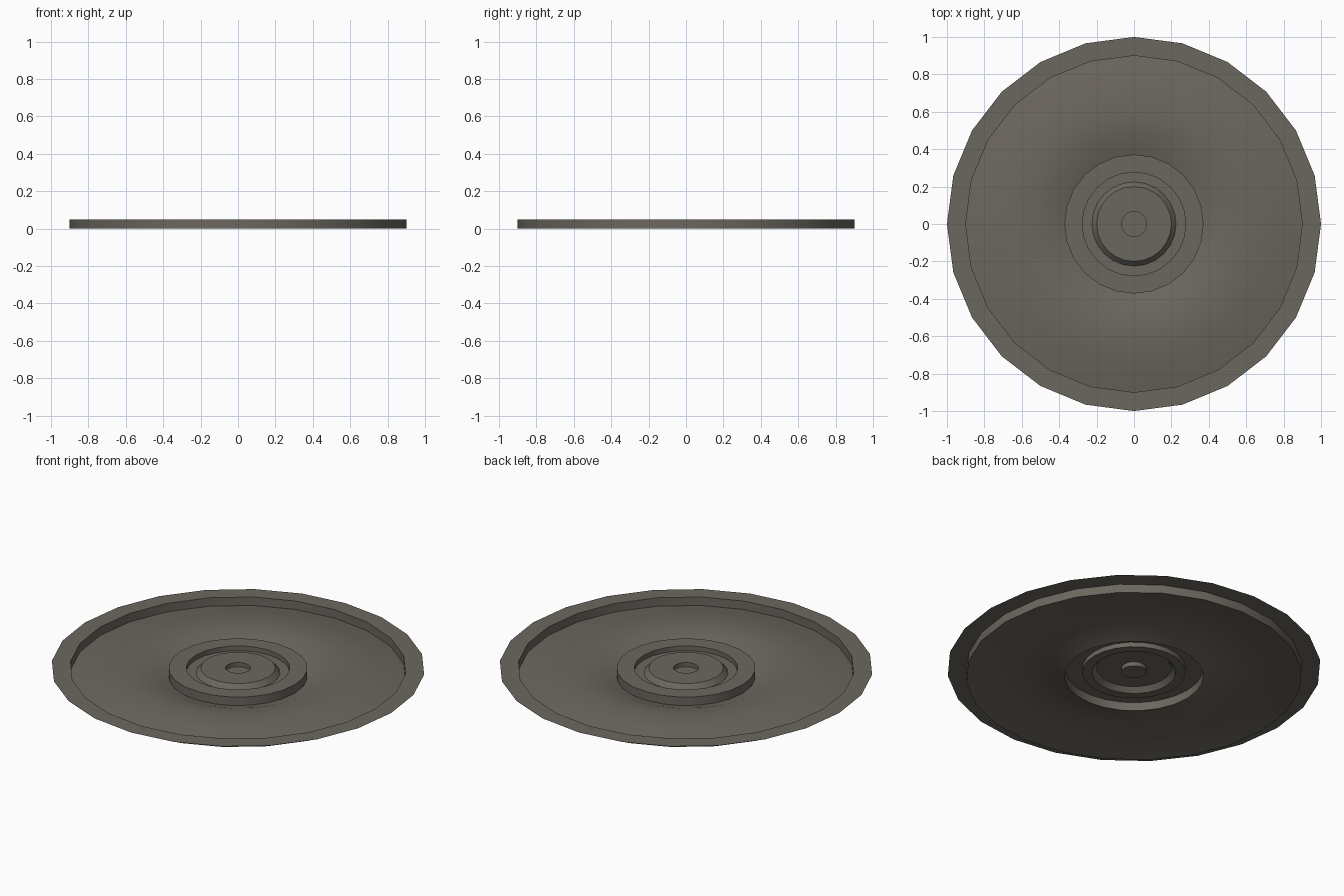
import bpy, bmesh, math

if "Cube" in bpy.data.objects:
    bpy.data.objects.remove(bpy.data.objects["Cube"])

SIDES = 24

# Lathe profile from outer lip to centre: radius, height, keep a hard edge here
PROFILE = [
    (1.00, 0.05, True),    # outer lip
    (0.90, 0.05, True),
    (0.90, 0.00, True),    # gently domed dish
    (0.75, 0.030, False),
    (0.61, 0.046, False),
    (0.48, 0.035, False),
    (0.372, 0.00, True),
    (0.372, 0.05, True),   # raised hub ring
    (0.277, 0.05, True),
    (0.277, 0.022, True),  # groove
    (0.225, 0.022, True),
    (0.20, 0.05, True),    # centre boss
    (0.067, 0.05, True),
    (0.067, 0.025, True),  # centre recess
]

metal = bpy.data.materials.new("warm grey metal")
metal.diffuse_color = (0.148, 0.136, 0.114, 1)
metal.use_nodes = True
metal.node_tree.nodes["Principled BSDF"].inputs["Base Color"].default_value = metal.diffuse_color

bm = bmesh.new()


def ring(radius, height):
    return [bm.verts.new((radius * math.cos(2 * math.pi * i / SIDES),
                          radius * math.sin(2 * math.pi * i / SIDES),
                          height)) for i in range(SIDES)]


# Rings joined into an open, single-sided pressed disc
rings = [ring(r, z) for r, z, _ in PROFILE]
for a, b in zip(rings, rings[1:]):
    for i in range(SIDES):
        j = (i + 1) % SIDES
        bm.faces.new((a[i], a[j], b[j], b[i]))
bm.faces.new(rings[-1])  # recess floor

for f in bm.faces:
    f.smooth = True

# Hard edges around the flat tops and wall bottoms
for verts, (_, _, hard) in zip(rings, PROFILE):
    if hard:
        for i in range(SIDES):
            bm.edges.get((verts[i], verts[(i + 1) % SIDES])).smooth = False

mesh = bpy.data.meshes.new("dished_disc")
bm.to_mesh(mesh)
bm.free()
mesh.materials.append(metal)
disc = bpy.data.objects.new("dished_disc", mesh)
bpy.context.collection.objects.link(disc)
